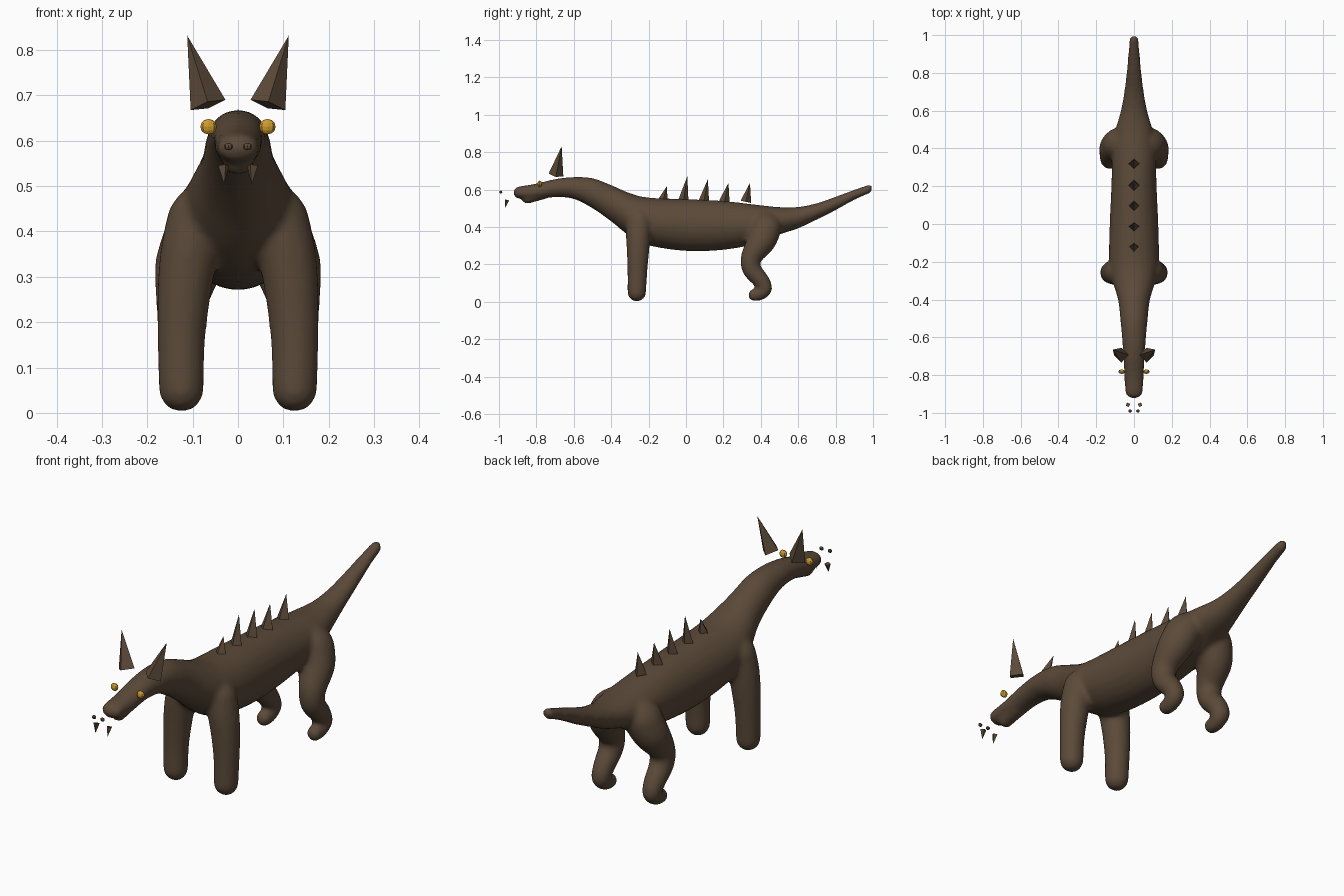
import bpy, bmesh, math
from mathutils import Vector

old = bpy.data.objects.get("Cube")
if old:
    bpy.data.objects.remove(old, do_unlink=True)


def material(name, colour):
    m = bpy.data.materials.new(name)
    m.use_nodes = True
    m.diffuse_color = (*colour, 1)
    m.node_tree.nodes["Principled BSDF"].inputs["Base Color"].default_value = (*colour, 1)
    return m


BROWN = material("brown hide", (0.105, 0.068, 0.041))
GOLD = material("gold eye", (0.62, 0.33, 0.03))


def make_object(name, bm, mat):
    bmesh.ops.recalc_face_normals(bm, faces=bm.faces)
    mesh = bpy.data.meshes.new(name)
    bm.to_mesh(mesh)
    bm.free()
    mesh.materials.append(mat)
    ob = bpy.data.objects.new(name, mesh)
    bpy.context.collection.objects.link(ob)
    return ob


def spline(keys, steps=5):
    """Catmull-Rom interpolation through the key rings."""
    keys = [Vector(k) for k in keys]
    out = []
    for i in range(len(keys) - 1):
        a, b, c, d = (keys[max(0, min(len(keys) - 1, i + j))] for j in (-1, 0, 1, 2))
        for s in range(steps):
            t = s / steps
            out.append(b + (c - a) * t / 2 + (a - b * 2.5 + c * 2 - d / 2) * t * t
                       + (b * 1.5 - c * 1.5 + d / 2 - a / 2) * t ** 3)
    return out + [keys[-1]]


def loft(bm, keys, upright=False, sides=24):
    """Tube through (x, y, z, side radius, height radius) rings with round ends."""
    rings = spline(keys)
    centres = [r.to_3d() if len(r) == 3 else Vector(r[:3]) for r in rings]
    stack = []
    last = len(rings) - 1
    for i, r in enumerate(rings):
        tangent = (centres[min(i + 1, last)] - centres[max(i - 1, 0)]).normalized()
        up = Vector((0, 0, 1)) if upright else tangent.cross(Vector((1, 0, 0))).normalized()
        ring = [(centres[i], r[3], r[4], up)]
        if i in (0, last):
            sign = 1 if i else -1
            for step in range(1, 6):
                a = step * math.pi / 11
                c, s = math.cos(a), math.sin(a)
                ring.append((centres[i] + tangent * sign * r[4] * s, r[3] * c, r[4] * c, up))
            if i == 0:
                ring.reverse()
        stack += ring
    loops = []
    for centre, rx, rz, up in stack:
        angles = [2 * math.pi * k / sides for k in range(sides)]
        loops.append([bm.verts.new(centre + Vector((rx * math.cos(a), 0, 0)) + up * rz * math.sin(a))
                      for a in angles])
    for p, q in zip(loops, loops[1:]):
        for k in range(sides):
            n = (k + 1) % sides
            bm.faces.new((p[k], p[n], q[n], q[k]))
    bm.faces.new(loops[0])
    bm.faces.new(loops[-1])


def spike(name, base, tip, radius):
    """Four-sided pyramid from a base centre to a tip."""
    base, tip = Vector(base), Vector(tip)
    axis = tip - base
    bm = bmesh.new()
    bmesh.ops.create_cone(bm, cap_ends=True, segments=4, radius1=radius, radius2=0, depth=axis.length)
    turn = Vector((0, 0, 1)).rotation_difference(axis)
    for v in bm.verts:
        v.co = turn @ v.co + (base + tip) / 2
    return make_object(name, bm, BROWN)


def ball(name, centre, size, mat, segments=8, rings=6):
    bm = bmesh.new()
    bmesh.ops.create_uvsphere(bm, u_segments=segments, v_segments=rings, radius=1)
    for v in bm.verts:
        v.co = Vector(a * b for a, b in zip(v.co, size)) + Vector(centre)
    return make_object(name, bm, mat)


# Trunk from snout to tail: y, top z, bottom z, half width
trunk = [(-.89, .618, .552, .047), (-.8, .633, .547, .052), (-.7, .657, .56, .056),
         (-.6, .668, .55, .064), (-.5, .662, .50, .073), (-.4, .625, .43, .085),
         (-.3, .582, .35, .115), (-.2, .558, .302, .132), (0, .55, .272, .129),
         (.2, .54, .278, .12), (.4, .517, .315, .115), (.5, .507, .36, .098),
         (.6, .508, .393, .07), (.7, .528, .44, .052), (.8, .563, .49, .04),
         (.9, .6, .545, .031), (.975, .627, .577, .025)]
hide = bmesh.new()
loft(hide, [(0, y, (t + b) / 2, w, (t - b) / 2) for y, t, b, w in trunk], upright=True)

# Lower jaw
loft(hide, [(0, -.85, .55, .033, .026), (0, -.76, .575, .036, .026)])

# Legs: x, y, z, radius
front_leg = [(.085, -.25, .44, .07), (.105, -.255, .36, .066), (.118, -.257, .27, .06),
             (.125, -.26, .16, .053), (.125, -.263, .052, .05)]
hind_leg = [(.075, .43, .41, .085), (.105, .405, .33, .078), (.123, .35, .24, .057),
            (.126, .352, .175, .051), (.126, .4, .115, .045), (.126, .421, .07, .04),
            (.126, .395, .043, .035), (.126, .365, .037, .033)]
for path in (front_leg, hind_leg):
    for side in (1, -1):
        loft(hide, [(side * x, y, z, r, r) for x, y, z, r in path])

# Fuse the trunk, jaw and legs into one smooth skin
body = make_object("body", hide, BROWN)
remesh = body.modifiers.new("fuse", 'REMESH')
remesh.mode = 'VOXEL'
remesh.voxel_size = 0.01
remesh.use_smooth_shade = True
soften = body.modifiers.new("soften", 'SMOOTH')
soften.factor = 0.5
soften.iterations = 8

# Back spikes: base y, tip z
for i, (y, top) in enumerate([(-.125, .617), (-.015, .672), (.095, .656), (.205, .636), (.32, .636)]):
    spike(f"back_spike_{i + 1}", (0, y, .535), (0, y + .022, top), .029)

# Ears, eyes, fangs and nostrils on both sides
for side, label in ((1, "left"), (-1, "right")):
    spike(f"{label}_ear", (side * .066, -.695, .679), (side * .112, -.665, .832), .04)
    ball(f"{label}_eye", (side * .065, -.782, .631), (.018, .012, .017), GOLD)
    spike(f"{label}_fang", (side * .032, -.957, .545), (side * .03, -.967, .503), .013)
    ball(f"{label}_nostril", (side * .021, -.99, .587), (.01, .008, .008), BROWN)
